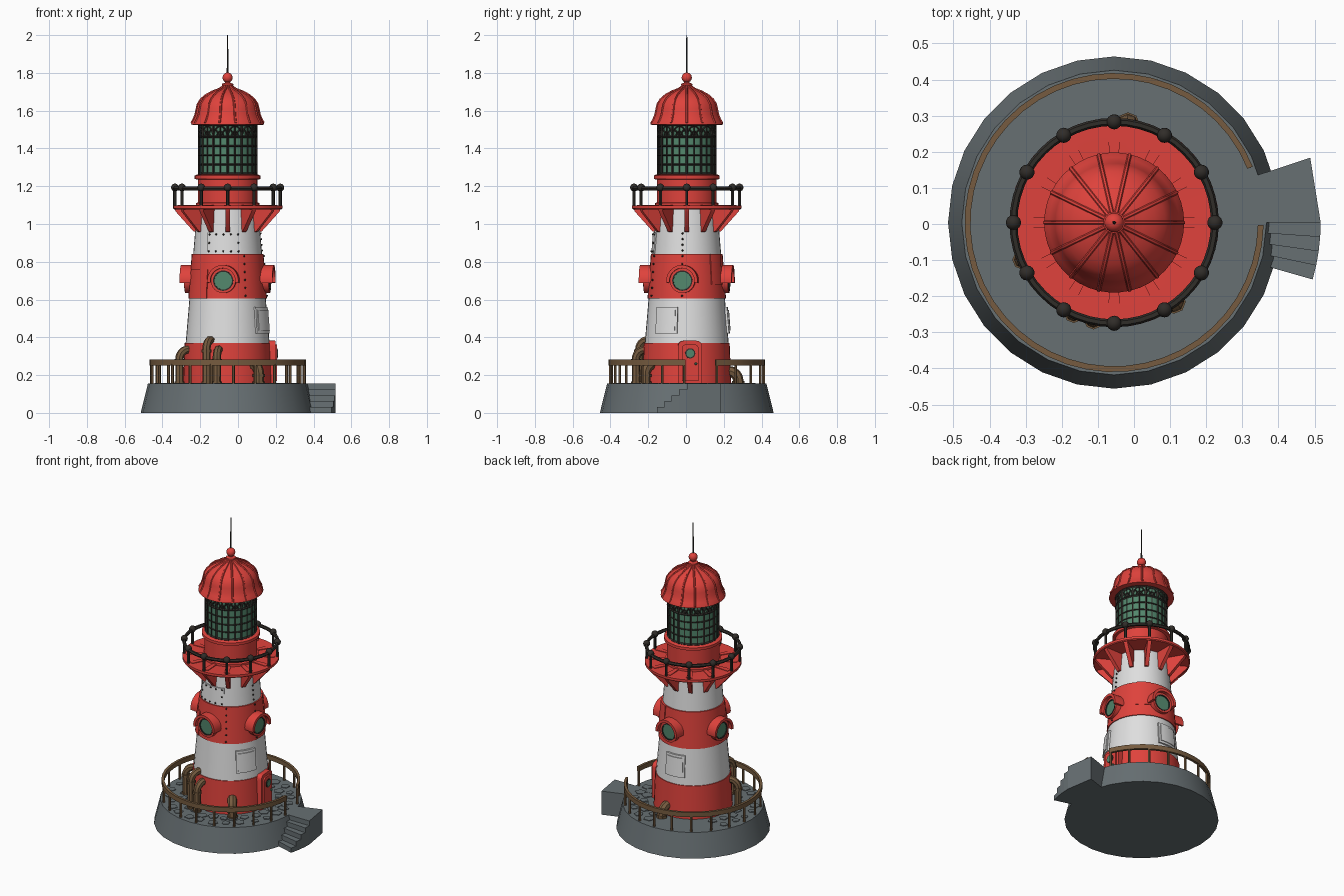
import bpy, bmesh, math, random
from mathutils import Matrix, Vector

if "Cube" in bpy.data.objects:
    bpy.data.objects.remove(bpy.data.objects["Cube"])
random.seed(4)
CX, CY = -0.055, 0.004
rad, pi = math.radians, math.pi


def material(name, c):
    m = bpy.data.materials.new(name)
    m.diffuse_color = (*c, 1)
    m.use_nodes = True
    m.node_tree.nodes["Principled BSDF"].inputs["Base Color"].default_value = m.diffuse_color
    return m


RED = material("red paint", (0.74, 0.055, 0.045))
WHITE = material("white paint", (0.74, 0.74, 0.74))
STONE = material("grey stone", (0.135, 0.16, 0.17))
DARK = material("dark iron", (0.03, 0.026, 0.022))
BROWN = material("brown metal", (0.18, 0.105, 0.05))
GREEN = material("green glass", (0.085, 0.24, 0.15))


def finish(name, bm, *mats):
    bmesh.ops.recalc_face_normals(bm, faces=bm.faces)
    me = bpy.data.meshes.new(name)
    bm.to_mesh(me)
    bm.free()
    ob = bpy.data.objects.new(name, me)
    for m in mats:
        me.materials.append(m)
    bpy.context.collection.objects.link(ob)
    return ob


def polar(a, r, z):
    return Vector((CX + r * math.cos(a), CY + r * math.sin(a), z))


def frame(az, r, z):
    """Local frame on the wall: u sideways, v up, w outward."""
    a = rad(az)
    m = Matrix(((-math.sin(a), 0, math.cos(a)), (math.cos(a), 0, math.sin(a)), (0, 1, 0))).to_4x4()
    return Matrix.Translation(polar(a, r, z)) @ m


UP = Matrix.Translation((CX, CY, 0))


def lathe(bm, prof, n, mat=UP, idx=None):
    rings = []
    for r, z in prof:
        if r == 0:
            rings.append([bm.verts.new(mat @ Vector((0, 0, z)))])
        else:
            rings.append([bm.verts.new(mat @ Vector((r * math.cos(2 * pi * i / n), r * math.sin(2 * pi * i / n), z)))
                          for i in range(n)])
    for k, (a, b) in enumerate(zip(rings, rings[1:])):
        for i in range(n):
            j = (i + 1) % n
            q = [a[i % len(a)], a[j % len(a)], b[j % len(b)], b[i % len(b)]]
            f = bm.faces.new(list(dict.fromkeys(q)))
            f.material_index = idx[k] if idx else 0


def prism(bm, pts, mat, w0, w1):
    lo = [bm.verts.new(mat @ Vector((u, v, w0))) for u, v in pts]
    hi = [bm.verts.new(mat @ Vector((u, v, w1))) for u, v in pts]
    bm.faces.new(lo)
    bm.faces.new(hi)
    for i in range(len(pts)):
        j = (i + 1) % len(pts)
        bm.faces.new((lo[i], lo[j], hi[j], hi[i]))


def sector(bm, a0, a1, z0, z1, rin, rout, n=6):
    """Curved block around the tower axis; rin and rout are functions of z."""
    cols = []
    for i in range(n + 1):
        a = rad(a0 + (a1 - a0) * i / n)
        cols.append([bm.verts.new(polar(a, f(z), z)) for f, z in ((rin, z0), (rout, z0), (rout, z1), (rin, z1))])
    for c, d in zip(cols, cols[1:]):
        for i in range(4):
            bm.faces.new((c[i], c[(i + 1) % 4], d[(i + 1) % 4], d[i]))
    bm.faces.new(cols[0])
    bm.faces.new(cols[-1])


def tubes(name, paths, r, mat, res=1):
    cu = bpy.data.curves.new(name, 'CURVE')
    cu.dimensions, cu.bevel_depth, cu.bevel_resolution, cu.use_fill_caps = '3D', r, res, True
    for p, closed in paths:
        s = cu.splines.new('POLY')
        s.points.add(len(p) - 1)
        s.use_cyclic_u = closed
        for q, v in zip(s.points, p):
            q.co = (*v, 1)
    tmp = bpy.data.objects.new(name + "_path", cu)
    me = bpy.data.meshes.new_from_object(tmp)
    bpy.data.objects.remove(tmp)
    me.name = name
    me.materials.clear()
    me.materials.append(mat)
    bpy.context.collection.objects.link(bpy.data.objects.new(name, me))


def ring(r, z, n=48):
    return ([polar(2 * pi * i / n, r, z) for i in range(n)], True)


def const(r):
    return lambda z: r


def wall(off):
    return lambda z: 0.235 - 0.0775 * (z - 0.155) + off


# stone base and curved stairs
bm = bmesh.new()
lathe(bm, [(0, 0), (0.46, 0), (0.422, 0.155), (0, 0.155)], 28)
finish("stone_base", bm, STONE)
bm = bmesh.new()
sector(bm, 0, 18.3, 0, 0.155, const(0.39), const(0.572), 1)
for i in range(4):
    sector(bm, -4 * (i + 1), -4 * i, 0, 0.124 - 0.031 * i, const(0.39), const(0.572), 1)
finish("stairs", bm, STONE)

# paving stones
bm = bmesh.new()
for i in range(44):
    a, r = rad(150 + i * 6.6 + random.uniform(-2, 2)), (0.355 if i % 2 else 0.29) + random.uniform(-0.01, 0.015)
    s, t = random.uniform(0.022, 0.037), random.uniform(0, 6)
    pts = [(s * math.cos(t + 2 * pi * k / 5) * random.uniform(0.85, 1.1), s * math.sin(t + 2 * pi * k / 5))
           for k in range(5)]
    prism(bm, pts, Matrix.Translation(polar(a, r, 0.15)), 0, 0.009)
finish("paving_stones", bm, STONE)

# lower railing
bm = bmesh.new()
sector(bm, 22, 359, 0.252, 0.282, const(0.398), const(0.414), 44)
finish("lower_rail", bm, BROWN)
angs = [rad(23 + 335 * i / 20) for i in range(21)]
tubes("lower_rail_posts", [([polar(a, 0.406, 0.15), polar(a, 0.406, 0.26)], False) for a in angs], 0.008, BROWN)

# striped tower
bm = bmesh.new()
lathe(bm, [(0, 0.15), (0.236, 0.15), (0.227, 0.37), (0.222, 0.37), (0.202, 0.605), (0.208, 0.605), (0.19, 0.84),
           (0.182, 0.84), (0.162, 1.08), (0, 1.08)], 40, UP, [0, 0, 0, 1, 0, 0, 0, 1, 0])
finish("tower", bm, RED, WHITE)

# wall plates and rivets
bm = bmesh.new()
for az in (-30, 95):
    sector(bm, az - 17, az + 17, 0.42, 0.56, wall(-0.02), wall(0.014))
    sector(bm, az - 14, az + 14, 0.435, 0.545, wall(-0.02), wall(0.019))
sector(bm, -126, -68, 0.845, 0.955, wall(-0.02), wall(0.006), 10)
finish("white_wall_plates", bm, WHITE)
bm = bmesh.new()
sector(bm, -165, -122, 0.605, 0.76, wall(-0.02), wall(0.013), 8)
sector(bm, 40, 66, 0.68, 0.84, wall(-0.02), wall(0.013), 8)
finish("red_wall_plates", bm, RED)
bm = bmesh.new()
spots = [(-63, 0.62 + 0.042 * i, 0.011) for i in range(6)] + [(-7, 0.62 + 0.042 * i, 0.011) for i in (0, 4, 5)]
spots += [(-7, 0.86 + 0.03 * i, 0.003) for i in range(4)]
for i in range(5):
    spots += [(-122 + 12.5 * i, 0.855, 0.007), (-122 + 12.5 * i, 0.945, 0.007)]
spots += [(-122, 0.9, 0.007), (-72, 0.9, 0.007)]
for az, z, off in spots:
    bmesh.ops.create_icosphere(bm, subdivisions=1, radius=0.006,
                               matrix=Matrix.Translation(polar(rad(az), wall(off)(z), z)))
finish("rivets", bm, DARK)

# round windows with hoods
fr, rim, gl = bmesh.new(), bmesh.new(), bmesh.new()
arc = [rad(-8 + 196 * i / 20) for i in range(21)]
hood = [(0.083 * math.cos(a), 0.083 * math.sin(a)) for a in arc]
hood += [(0.066 * math.cos(a), 0.066 * math.sin(a)) for a in reversed(arc)]
for k in range(4):
    m = frame(-6 + 90 * k, 0.19, 0.7)
    lathe(fr, [(0.066, -0.03), (0.066, 0.035), (0.053, 0.035), (0.053, -0.03)], 24, m)
    prism(fr, hood, m, -0.03, 0.057)
    lathe(rim, [(0.054, 0), (0.054, 0.037), (0.047, 0.037), (0.047, 0)], 24, m)
    lathe(gl, [(0.05, 0), (0.05, 0.031), (0, 0.031)], 24, m)
finish("window_hoods", fr, RED)
finish("window_rims", rim, DARK)
finish("window_glass", gl, GREEN)


# door
def arch(w, z0, z1):
    c = w * 0.45
    top = [(w - c + c * math.cos(t), z1 - c + c * math.sin(t)) for t in [pi / 8 * i for i in range(5)]]
    return [(-w, z0), (w, z0)] + top + [(-u, v) for u, v in reversed(top)]


m = frame(4, 0, 0)
bm = bmesh.new()
prism(bm, arch(0.063, 0.15, 0.382), m, 0.15, 0.25)
prism(bm, arch(0.044, 0.17, 0.362), m, 0.15, 0.26)
finish("door", bm, RED)
bm = bmesh.new()
lathe(bm, [(0.027, 0.25), (0.027, 0.264), (0, 0.264)], 16, m @ Matrix.Translation((0, 0.315, 0)), [1, 1])
lathe(bm, [(0.021, 0.25), (0.021, 0.266), (0, 0.266)], 16, m @ Matrix.Translation((0, 0.315, 0)))
bmesh.ops.create_icosphere(bm, subdivisions=1, radius=0.008, matrix=m @ Matrix.Translation((0.03, 0.26, 0.265)))
finish("door_window", bm, GREEN, DARK)

# elbow pipes
for az, top, r in ((202, 0.335, 0.022), (-114, 0.385, 0.022), (-102, 0.335, 0.022), (-53, 0.255, 0.028), (82, 0.22, 0.028)):
    a, pr, e = rad(az), 0.275, 0.05
    path = [polar(a, pr, 0.15)]
    path += [polar(a, pr - e + e * math.cos(t), top - e + e * math.sin(t)) for t in [pi / 12 * i for i in range(7)]]
    tubes("pipe", [(path + [polar(a, 0.19, top)], False)], r, BROWN, 2)
    tubes("pipe_collar", [([polar(a, pr, z), polar(a, pr, z + 0.015)], False) for z in (0.15, top - e - 0.015)],
          r + 0.005, BROWN, 2)

# gallery deck, brackets and railing
bm = bmesh.new()
lathe(bm, [(0.1, 1.078), (0.285, 1.078), (0.29, 1.083), (0.29, 1.098), (0.275, 1.098), (0.1, 1.094)], 36)
for k in range(12):
    m = frame(30 * k, 0, 0) @ Matrix.Rotation(pi / 2, 4, 'Y')  # local x points inward
    prism(bm, [(-0.15, 1.08), (-0.28, 1.08), (-0.275, 1.066), (-0.18, 0.96), (-0.15, 0.955)], m, -0.012, 0.012)
    sector(bm, 30 * k - 4, 30 * k + 4, 1.09, 1.101, const(0.15), const(0.265), 1)
finish("gallery", bm, RED)
posts = [rad(30 * k) for k in range(12)]
tubes("gallery_rail", [ring(0.279, 1.188)], 0.011, DARK)
tubes("gallery_posts", [([polar(a, 0.279, 1.09), polar(a, 0.279, 1.19)], False) for a in posts], 0.009, DARK)
bm = bmesh.new()
for a in posts:
    bmesh.ops.create_uvsphere(bm, u_segments=14, v_segments=8, radius=0.021,
                              matrix=Matrix.Translation(polar(a, 0.279, 1.193)))
finish("rail_balls", bm, DARK)

# lantern room
bm = bmesh.new()
lathe(bm, [(0.168, 1.09), (0.168, 1.11), (0.158, 1.115), (0.158, 1.235), (0.174, 1.238), (0.174, 1.256),
           (0.162, 1.262), (0, 1.262)], 36)
finish("lantern_base", bm, RED)
bm = bmesh.new()
lathe(bm, [(0.149, 1.255), (0.149, 1.54)], 36)
finish("lantern_glass", bm, GREEN)
tubes("lantern_thick_bars", [([polar(a, 0.151, 1.255), polar(a, 0.151, 1.535)], False) for a in posts]
      + [ring(0.151, 1.266), ring(0.151, 1.525), ring(0.151, 1.462)], 0.007, DARK, 0)
thin = [ring(0.151, 1.266 + 0.049 * i) for i in range(1, 4)]
for a in posts:
    c = a + rad(15)
    thin.append(([polar(c, 0.151, 1.26), polar(c, 0.151, 1.465)], False))
    for s in (0.02, 0.042):  # fan-shaped top lights
        thin.append(([polar(c + s * math.cos(t) / 0.17, 0.151, 1.464 + s * math.sin(t) * 1.3)
                      for t in [pi / 8 * i for i in range(9)]], False))
    for t in (45, 90, 135):
        thin.append(([polar(c + q * math.cos(rad(t)) / 0.17, 0.151, 1.464 + q * 1.3 * math.sin(rad(t)))
                      for q in (0, 0.042)], False))
tubes("lantern_thin_bars", thin, 0.0042, DARK, 0)

# domed roof with ribs, finial and spire
dome = [(0.192, 1.535), (0.181, 1.553), (0.17, 1.58), (0.164, 1.61), (0.158, 1.635), (0.142, 1.66), (0.115, 1.683),
        (0.08, 1.702), (0.045, 1.715), (0.022, 1.73)]
bm = bmesh.new()
lathe(bm, [(0, 1.53), (0.185, 1.525), (0.194, 1.527)] + dome
      + [(0.03, 1.733), (0.03, 1.742), (0.014, 1.748), (0.012, 1.76), (0, 1.76)], 42)
bmesh.ops.create_uvsphere(bm, u_segments=18, v_segments=12, radius=0.027, matrix=UP @ Matrix.Translation((0, 0, 1.775)))
finish("roof", bm, RED)
tubes("roof_ribs", [([polar(2 * pi * k / 14, r, z) for r, z in dome], False) for k in range(14)], 0.006, RED)
bm = bmesh.new()
lathe(bm, [(0.005, 1.79), (0.0025, 2.0), (0, 2.0)], 8)
finish("spire", bm, DARK)

# smooth shading with sharp edges kept
for ob in bpy.context.collection.objects:
    ob.select_set(True)
    bpy.context.view_layer.objects.active = ob
bpy.ops.object.shade_smooth_by_angle(angle=rad(32))
